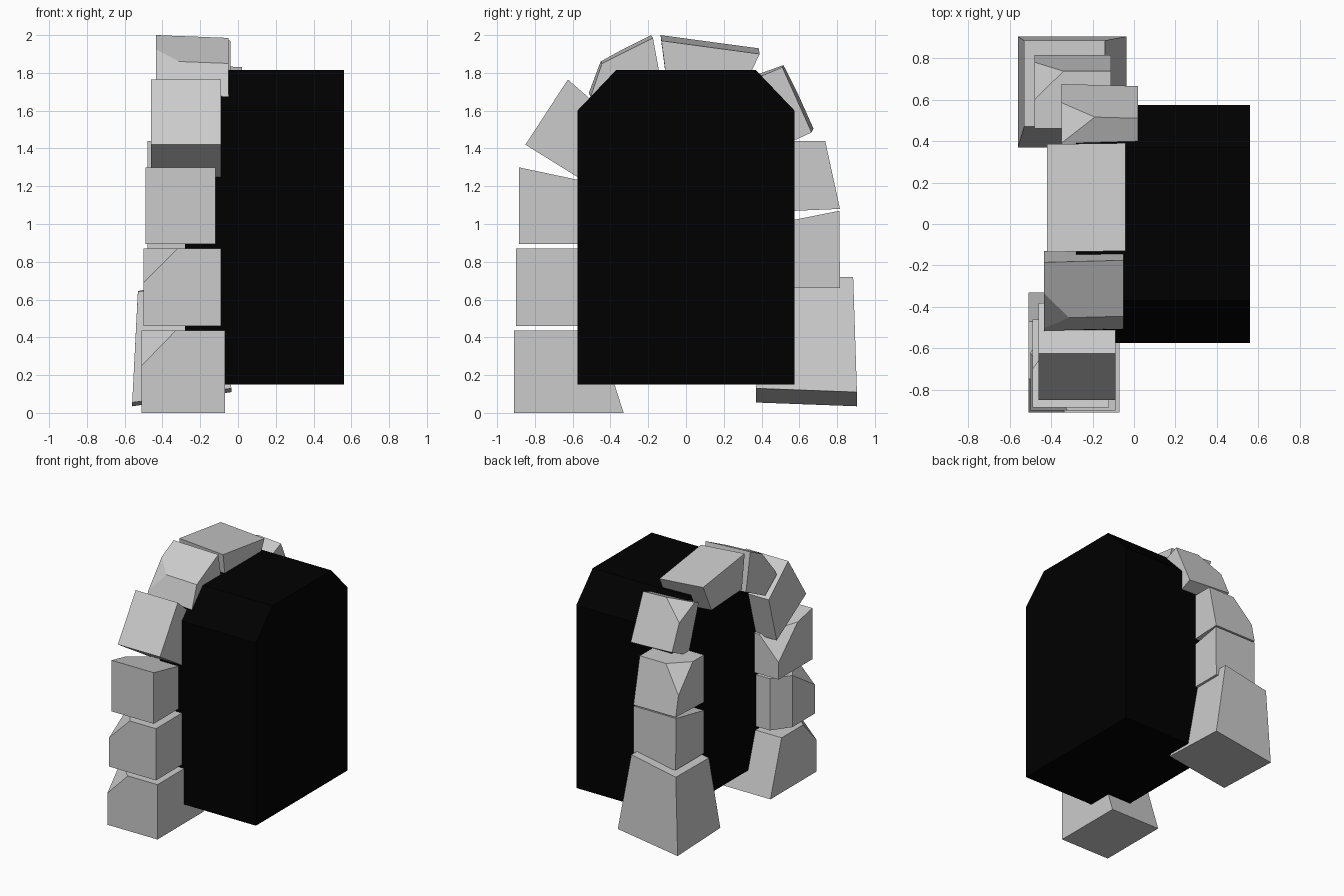
import bpy, bmesh
from mathutils import Vector

if "Cube" in bpy.data.objects:
    bpy.data.objects.remove(bpy.data.objects["Cube"])


def make_object(name, bm):
    bmesh.ops.recalc_face_normals(bm, faces=bm.faces)
    mesh = bpy.data.meshes.new(name)
    bm.to_mesh(mesh)
    bm.free()
    ob = bpy.data.objects.new(name, mesh)
    bpy.context.collection.objects.link(ob)
    return ob


def prism(profile, x0, x1, shift=(0, 0)):
    """Prism along x from a (y, z) profile; the far end can be shifted."""
    bm = bmesh.new()
    a = [bm.verts.new((x0, y, z)) for y, z in profile]
    b = [bm.verts.new((x1, y + shift[0], z + shift[1])) for y, z in profile]
    n = len(profile)
    bm.faces.new(a)
    bm.faces.new(b[::-1])
    for i in range(n):
        j = (i + 1) % n
        bm.faces.new((a[i], b[i], b[j], a[j]))
    return bm


def stone(name, profile, x0, x1, shift=(0, 0), cuts=()):
    """Wedge stone with chipped corners, each chip given by three points."""
    bm = prism(profile, x0, x1, shift)
    centre = sum((v.co for v in bm.verts), Vector()) / len(bm.verts)
    for cut in cuts:
        p, q, r = map(Vector, cut)
        normal = (q - p).cross(r - p).normalized()
        if normal.dot(centre - p) > 0:
            normal.negate()
        bmesh.ops.bisect_plane(bm, geom=bm.verts[:] + bm.edges[:] + bm.faces[:],
                               plane_co=p, plane_no=normal, clear_outer=True)
        bmesh.ops.holes_fill(bm, edges=[e for e in bm.edges if e.is_boundary])
    return make_object(name, bm)


# Dark passage behind the arch
passage = make_object("passage", prism(
    [(-.575, .15), (.575, .15), (.575, 1.6), (.37, 1.815), (-.37, 1.815), (-.575, 1.6)],
    -.28, .56))
black = bpy.data.materials.new("black")
black.diffuse_color = (0, 0, 0, 1)
black.use_nodes = True
black.node_tree.nodes["Principled BSDF"].inputs["Base Color"].default_value = black.diffuse_color
passage.data.materials.append(black)

# Front column, bottom to top
stone("front_foot_stone", [(-.91, 0), (-.33, 0), (-.47, .435), (-.91, .435)], -.51, -.07,
      cuts=[((-.51, -.91, .25), (-.33, -.91, .435), (-.51, -.74, .435))])
stone("front_second_stone", [(-.9, .46), (-.48, .46), (-.48, .87), (-.9, .87)], -.5, -.09,
      cuts=[((-.5, -.9, .69), (-.32, -.9, .87), (-.5, -.62, .87)),
            ((-.5, -.62, .46), (-.4, -.48, .46), (-.5, -.62, .87))])
stone("front_third_stone", [(-.885, .895), (-.46, .895), (-.46, 1.21), (-.885, 1.3)],
      -.49, -.12,
      cuts=[((-.49, -.46, 1.03), (-.32, -.46, 1.21), (-.49, -.7, 1.26))])
stone("front_haunch_stone", [(-.85, 1.42), (-.48, 1.19), (-.38, 1.55), (-.625, 1.765)],
      -.46, -.09)

# Crown stones
stone("front_crown_stone", [(-.515, 1.69), (-.455, 1.865), (-.185, 2.0), (-.13, 1.7),
                            (-.37, 1.58)], -.435, -.05, (.01, -.015),
      cuts=[((-.3, -.455, 1.865), (-.435, -.33, 1.93), (-.435, -.48, 1.75))])
stone("keystone", [(-.135, 2.0), (.385, 1.93), (.28, 1.71), (-.1, 1.73)],
      -.42, -.04, (.005, -.03))
stone("back_crown_stone", [(.34, 1.775), (.52, 1.85), (.675, 1.505), (.47, 1.41)],
      -.35, .02, (-.01, -.02),
      cuts=[((-.35, .585, 1.705), (-.19, .517, 1.84), (-.35, .39, 1.796))])

# Back column, top to bottom
stone("back_third_stone", [(.46, 1.065), (.815, 1.08), (.737, 1.44), (.46, 1.44)],
      -.48, -.11,
      cuts=[((-.48, .78, 1.24), (-.34, .737, 1.44), (-.48, .6, 1.44))])
stone("back_second_stone", [(.46, .66), (.815, .66), (.812, 1.07), (.46, 1.0)], -.48, -.11)
foot = stone("back_foot_stone", [(.37, .055), (.905, .035), (.885, .645), (.47, .64)],
             -.56, -.035, (0, .075))
# The back foot narrows towards its top
for v in foot.data.vertices:
    if v.co.z > .4:
        v.co.x = -.53 if v.co.x < -.3 else -.14
